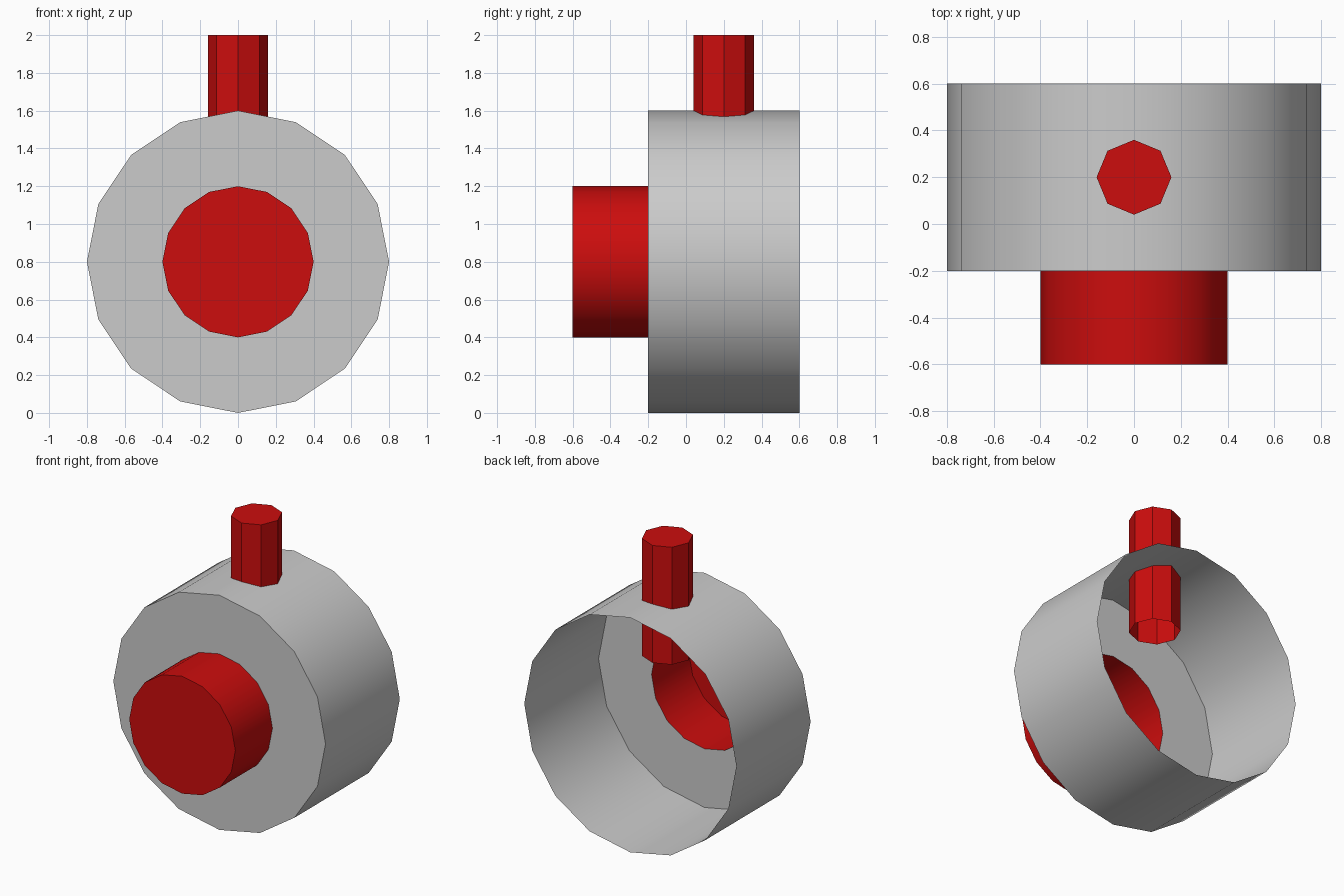
import bpy, bmesh, math
from mathutils import Vector, Matrix

if "Cube" in bpy.data.objects:
    bpy.data.objects.remove(bpy.data.objects["Cube"])


def material(name, rgb):
    m = bpy.data.materials.new(name)
    m.diffuse_color = (*rgb, 1.0)
    m.use_nodes = True
    m.node_tree.nodes["Principled BSDF"].inputs["Base Color"].default_value = m.diffuse_color
    return m


grey = material("light_grey", (0.6, 0.6, 0.6))
red = material("red", (0.604, 0.004, 0.004))


def lathe(name, profile, sides, mat, matrix, cap=False, angle=30):
    """Spin (radius, height) points about local z; optionally cap the last ring."""
    bm = bmesh.new()
    rings = []
    for r, h in profile:
        rings.append([bm.verts.new((r * math.cos(2 * math.pi * i / sides),
                                    r * math.sin(2 * math.pi * i / sides), h))
                      for i in range(sides)])
    for a, b in zip(rings, rings[1:]):
        for i in range(sides):
            j = (i + 1) % sides
            bm.faces.new((a[i], a[j], b[j], b[i]))
    if cap:
        bm.faces.new(rings[-1])
    bm.transform(matrix)
    me = bpy.data.meshes.new(name)
    bm.to_mesh(me)
    bm.free()
    me.materials.append(mat)
    ob = bpy.data.objects.new(name, me)
    bpy.context.collection.objects.link(ob)
    bpy.ops.object.select_all(action='DESELECT')
    ob.select_set(True)
    bpy.context.view_layer.objects.active = ob
    bpy.ops.object.shade_smooth_by_angle(angle=math.radians(angle))
    return ob


# local z points to the front (-y), axis at z = 0.8
forward = Matrix.Translation(Vector((0, 0, 0.8))) @ Matrix.Rotation(math.pi / 2, 4, 'X')

# drum: open at the back, ring-shaped front wall
lathe("drum", [(0.8, -0.6), (0.8, 0.2), (0.4, 0.2)], 16, grey, forward)

# front hub: hollow, closed at the front
lathe("front_hub", [(0.4, 0.2), (0.4, 0.6)], 16, red, forward, cap=True)

# top pipe: passes through the drum wall, open underneath
lathe("top_pipe", [(0.16, 1.2), (0.16, 2.0)], 8, red,
      Matrix.Translation(Vector((0, 0.2, 0))), cap=True)
